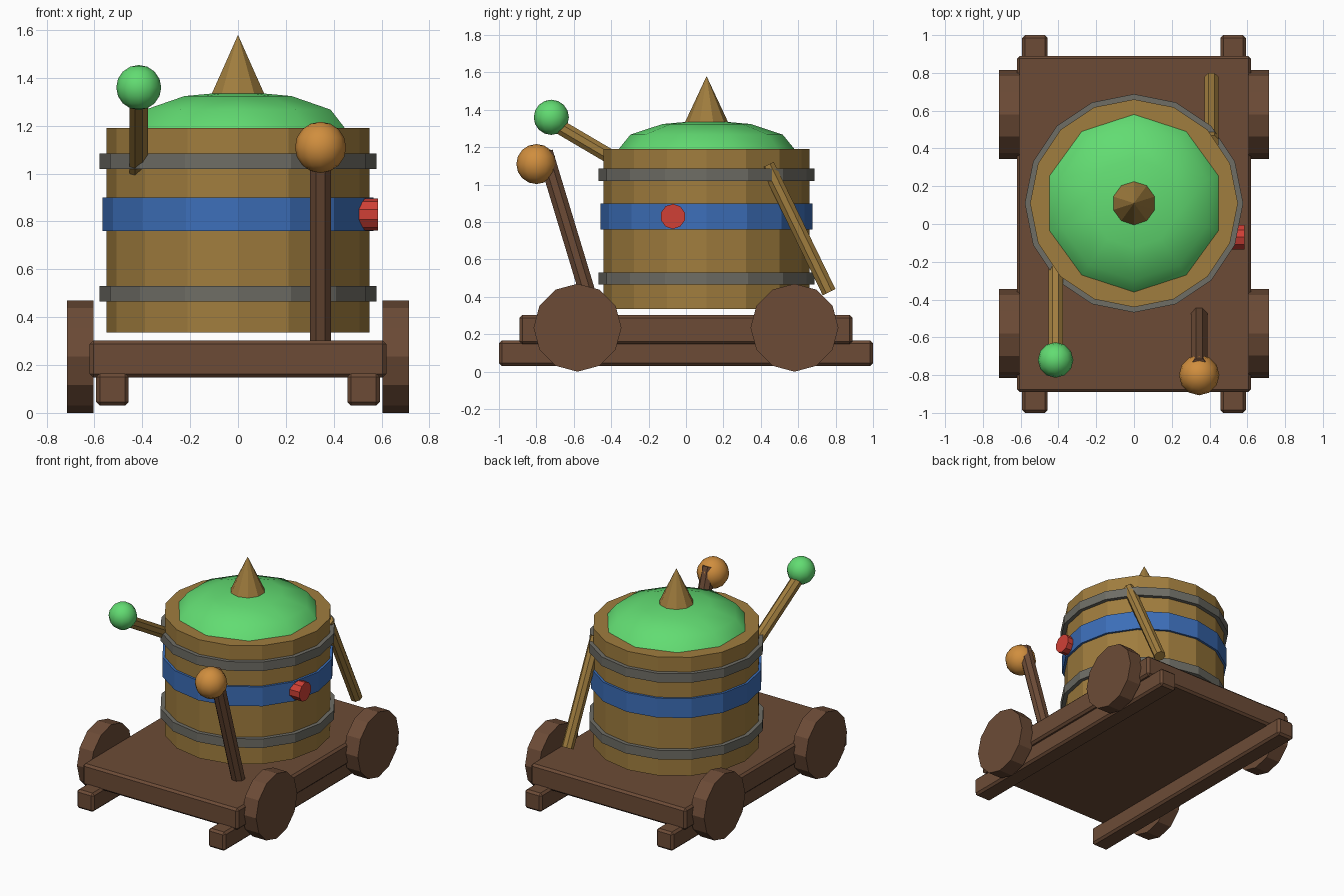
import bpy, bmesh, math
from mathutils import Vector, Matrix

if "Cube" in bpy.data.objects:
    bpy.data.objects.remove(bpy.data.objects["Cube"])


def material(name, r, g, b):
    lin = [((c / 255 + 0.055) / 1.055) ** 2.4 for c in (r, g, b)] + [1.0]
    m = bpy.data.materials.new(name)
    m.use_nodes = True
    m.diffuse_color = lin
    m.node_tree.nodes["Principled BSDF"].inputs["Base Color"].default_value = lin
    return m


BROWN = material("dark wood", 108, 75, 54)
TAN = material("light wood", 160, 125, 62)
GREY = material("iron", 110, 109, 101)
BLUE = material("blue paint", 60, 110, 184)
GREEN = material("green paint", 98, 220, 114)
ORANGE = material("orange paint", 208, 142, 62)
RED = material("red paint", 208, 64, 54)


def finish(name, bm, mat, smooth=False):
    bmesh.ops.recalc_face_normals(bm, faces=bm.faces)
    mesh = bpy.data.meshes.new(name)
    for f in bm.faces:
        f.smooth = smooth
    bm.to_mesh(mesh)
    bm.free()
    mesh.materials.append(mat)
    obj = bpy.data.objects.new(name, mesh)
    bpy.context.collection.objects.link(obj)
    return obj


def box(name, centre, size, mat, bevel):
    bm = bmesh.new()
    bmesh.ops.create_cube(bm, size=1, matrix=Matrix.Translation(centre) @ Matrix.Diagonal((*size, 1)))
    obj = finish(name, bm, mat)
    mod = obj.modifiers.new("Bevel", 'BEVEL')
    mod.width, mod.segments = bevel, 1


def rod(name, start, end, radius, sides, mat, tip=None, turn=0.0):
    """Prism or cone running from start to end."""
    a, b = Vector(start), Vector(end)
    d = b - a
    spin = Matrix.Identity(4) if abs(d.z) == d.length else d.to_track_quat('Z', 'Y').to_matrix().to_4x4()
    bm = bmesh.new()
    bmesh.ops.create_cone(bm, cap_ends=True, segments=sides, radius1=radius,
                          radius2=radius if tip is None else tip, depth=d.length,
                          matrix=Matrix.Translation((a + b) / 2) @ spin @ Matrix.Rotation(turn, 4, 'Z'))
    return finish(name, bm, mat)


def ball(name, centre, radius, mat):
    bm = bmesh.new()
    bmesh.ops.create_uvsphere(bm, u_segments=12, v_segments=8, radius=radius,
                              matrix=Matrix.Translation(centre))
    finish(name, bm, mat, smooth=True)


# Cart: deck, two runners, four wheels
box("deck", (0, 0, 0.225), (1.24, 1.78, 0.155), BROWN, 0.015)
for side, sx in (("left", 1), ("right", -1)):
    box(side + "_runner", (sx * 0.525, 0, 0.098), (0.135, 2.0, 0.135), BROWN, 0.015)
    for end, sy in (("front", -1), ("back", 1)):
        rod(f"{end}_{side}_wheel", (sx * 0.605, sy * 0.58, 0.235),
            (sx * 0.715, sy * 0.58, 0.235), 0.235, 12, BROWN)

# Barrel with its hoops
BY = 0.11
for name, z0, z1, r, mat in (("barrel", 0.335, 1.19, 0.55, TAN),
                             ("painted_band", 0.76, 0.90, 0.566, BLUE),
                             ("lower_hoop", 0.465, 0.53, 0.578, GREY),
                             ("upper_hoop", 1.02, 1.085, 0.578, GREY)):
    rod(name, (0, BY, z0), (0, BY, z1), r, 16, mat)

# Domed lid with a pointed finial
bm = bmesh.new()
bmesh.ops.create_uvsphere(bm, u_segments=10, v_segments=6, radius=1)
bmesh.ops.delete(bm, geom=[v for v in bm.verts if v.co.z < -0.1], context='VERTS')
bmesh.ops.transform(bm, verts=bm.verts,
                    matrix=Matrix.Translation((0, BY, 1.19)) @ Matrix.Diagonal((0.47, 0.47, 0.155, 1)))
finish("lid", bm, GREEN, smooth=True)
rod("finial", (0, BY, 1.33), (0, BY, 1.58), 0.117, 10, TAN, tip=0)

# Levers, knobs and the back strut
EIGHTH = math.pi / 8
rod("deck_lever", (0.345, -0.475, 0.25), (0.345, -0.755, 1.175), 0.047, 8, BROWN, turn=EIGHTH)
ball("deck_lever_knob", (0.345, -0.80, 1.11), 0.107, ORANGE)
rod("barrel_lever", (-0.415, -0.15, 1.0), (-0.415, -0.72, 1.335), 0.042, 8, TAN, turn=EIGHTH)
ball("barrel_lever_knob", (-0.415, -0.72, 1.36), 0.094, GREEN)
rod("back_strut", (0.41, 0.765, 0.425), (0.41, 0.435, 1.105), 0.041, 8, TAN, turn=EIGHTH)

# Button on the painted band
rod("button", (0.50, -0.07, 0.83), (0.586, -0.07, 0.83), 0.067, 10, RED)
